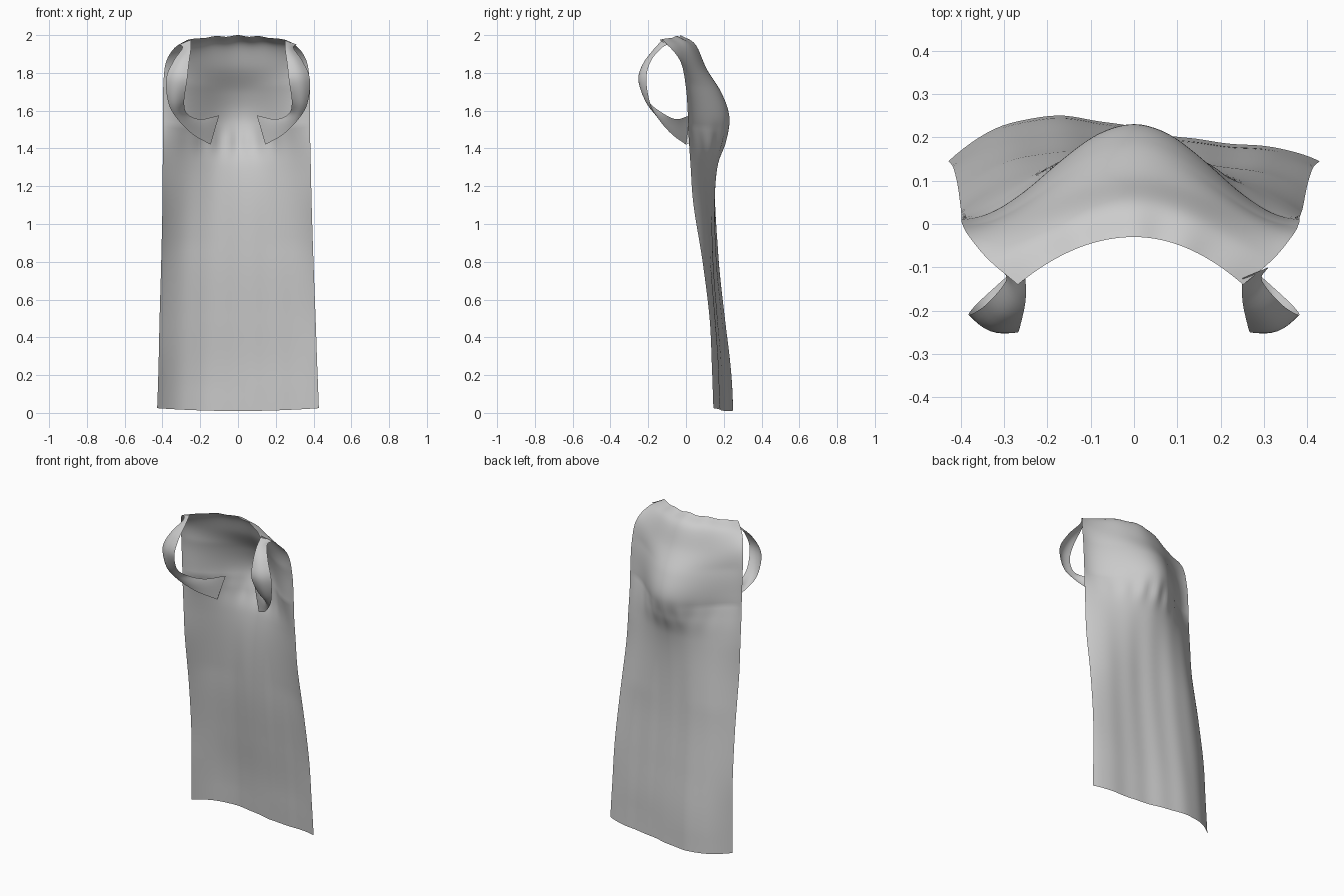
import bpy
import math
from mathutils import Vector

cube = bpy.data.objects.get("Cube")
if cube:
    bpy.data.objects.remove(cube, do_unlink=True)

cloth = bpy.data.materials.new("grey cloth")
cloth.use_nodes = True
GREY = (0.6, 0.6, 0.6, 1)
cloth.diffuse_color = GREY
cloth.node_tree.nodes["Principled BSDF"].inputs["Base Color"].default_value = GREY


def spline(points, t):
    """Smooth curve through the points, t from 0 to 1."""
    pts = [Vector(p) for p in points]
    s = t * (len(pts) - 1)
    i = min(int(s), len(pts) - 2)
    f = s - i
    b, c = pts[i], pts[i + 1]
    a = pts[i - 1] if i > 0 else 2 * b - c
    d = pts[i + 2] if i + 2 < len(pts) else 2 * c - b
    return 0.5 * (2 * b + (c - a) * f + (2 * a - 5 * b + 4 * c - d) * f ** 2
                  + (3 * b - a - 3 * c + d) * f ** 3)


def clamp(t):
    return min(max(t, 0), 1)


def sheet(name, surface, nu, nv):
    """Single layer of cloth from a function of u and v in 0..1."""
    verts = [surface(i / nu, j / nv) for j in range(nv + 1) for i in range(nu + 1)]
    w = nu + 1
    faces = [(j * w + i, j * w + w + i, j * w + w + i + 1, j * w + i + 1)
             for j in range(nv) for i in range(nu)]
    mesh = bpy.data.meshes.new(name)
    mesh.from_pydata(verts, [], faces)
    mesh.materials.append(cloth)
    mesh.shade_smooth()
    obj = bpy.data.objects.new(name, mesh)
    bpy.context.collection.objects.link(obj)


# Cape: middle line and side edge, from the shoulders down to the hem
middle = [(0, -0.03, 2.0), (0, 0.05, 1.95), (0, 0.11, 1.82), (0, 0.19, 1.69),
          (0, 0.23, 1.56), (0, 0.205, 1.43), (0, 0.165, 1.3), (0, 0.15, 1.1),
          (0, 0.158, 0.8), (0, 0.185, 0.5), (0, 0.21, 0.25), (0, 0.222, 0.01)]
side = [(0.26, -0.14, 1.975), (0.33, -0.08, 1.93), (0.375, -0.025, 1.85), (0.388, 0.0, 1.72),
        (0.39, 0.01, 1.58), (0.39, 0.015, 1.45), (0.392, 0.025, 1.3), (0.395, 0.04, 1.1),
        (0.403, 0.088, 0.8), (0.413, 0.125, 0.5), (0.42, 0.137, 0.25), (0.428, 0.145, 0.025)]


def cape(u, v):
    u = 2 * u - 1
    m, e = spline(middle, v), spline(side, v)
    # arched at the shoulders, bell shaped at the bulge, flatter below
    high = clamp(1 - v / 0.25)
    low = clamp((v - 0.4) / 0.3)
    bell = (1 + math.cos(math.pi * u)) / 2
    arch = 1 - u * u
    flat = 1 - u ** 4
    k = bell + (arch - bell) * high + (flat - bell) * low
    # lopsided hang, soft vertical folds and gathers below the bulge
    hang = clamp((v - 0.45) / 0.5)
    y = e.y + (m.y - e.y) * k - 0.03 * hang * math.sin(math.pi * u)
    y += 0.002 * low * arch * math.sin(17 * u + 2 * v)
    y += 0.005 * math.exp(-((v - 0.45) / 0.05) ** 2) * bell * math.cos(26 * u)
    x = u * e.x - 0.008 * (1 - hang) * abs(u)
    z = m.z + (e.z - m.z) * u * u - 0.004 * high * (1 - math.cos(14 * u)) * arch
    return (x, y, z)


sheet("cape", cape, 48, 90)

# Arm straps: inner and outer edges, from the shoulder round to the back
inner = [(0.25, -0.125, 1.975), (0.25, -0.175, 1.92), (0.26, -0.225, 1.85), (0.27, -0.25, 1.76),
         (0.285, -0.2, 1.65), (0.27, -0.12, 1.585), (0.2, -0.05, 1.555), (0.1, 0.02, 1.575)]
outer = [(0.31, -0.1, 1.95), (0.295, -0.13, 1.93), (0.34, -0.185, 1.865), (0.38, -0.21, 1.77),
         (0.368, -0.19, 1.64), (0.32, -0.145, 1.555), (0.24, -0.075, 1.475), (0.145, 0.0, 1.42)]


def strap(s):
    def surface(u, v):
        p = spline(inner, v).lerp(spline(outer, v), u)
        bow = math.sin(math.pi * u) * math.sin(math.pi * v)
        return (s * p.x + s * 0.006 * bow, p.y - 0.018 * bow, p.z)
    return surface


# Curled tips at the ends of the straps
def tip(s):
    def surface(u, v):
        a = Vector(inner[-1]).lerp(Vector(outer[-1]), u)
        b = Vector((0.17, 0.05, 1.50 - 0.04 * u))
        p = a.lerp(b, v)
        return (s * p.x, p.y + 0.015 * math.sin(math.pi * v), p.z)
    return surface


for label, s in (("left", 1), ("right", -1)):
    sheet(label + "_arm_strap", strap(s), 8, 40)
    sheet(label + "_strap_tip", tip(s), 4, 6)
